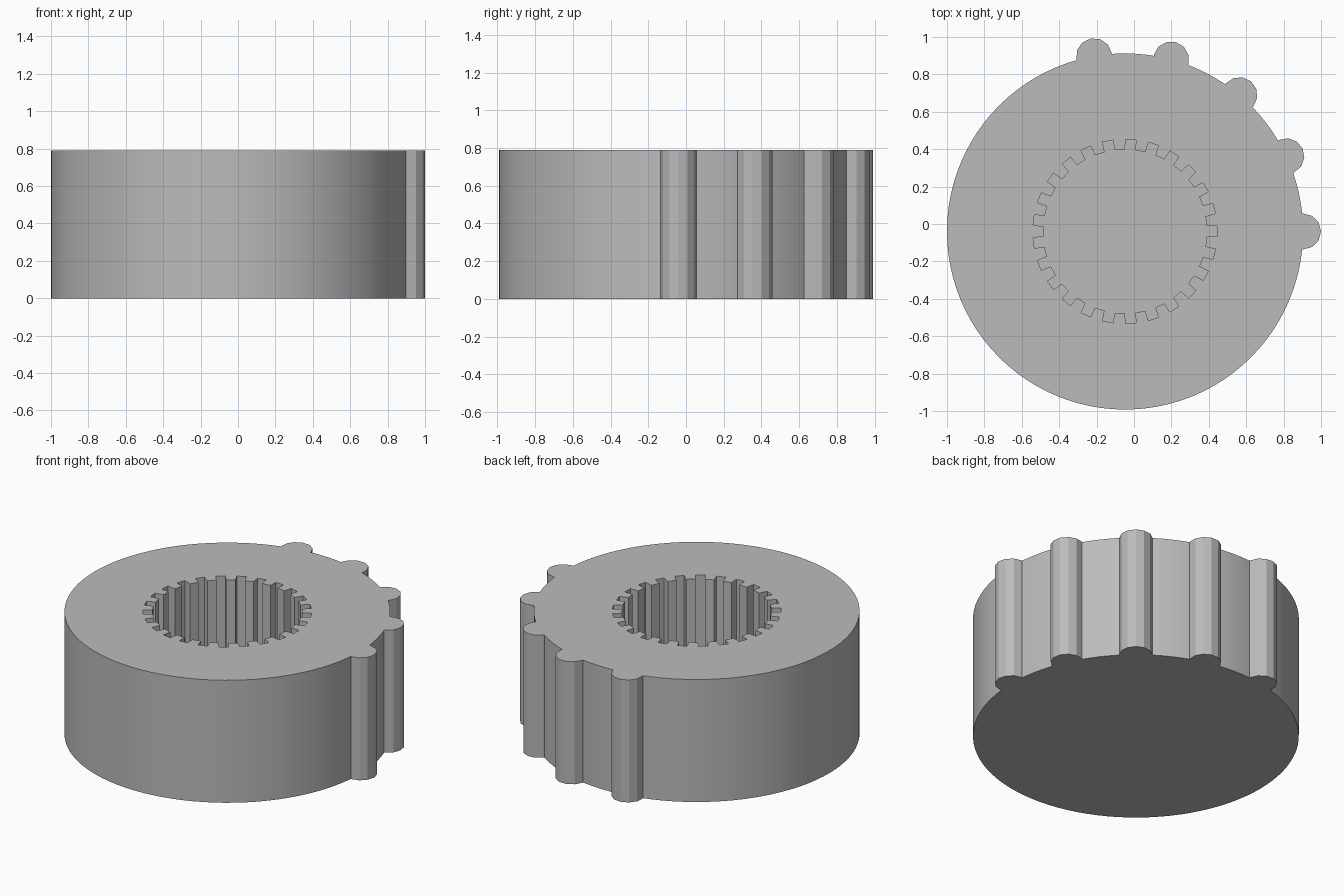
import bpy, bmesh
from math import cos, sin, radians, pi

if "Cube" in bpy.data.objects:
    bpy.data.objects.remove(bpy.data.objects["Cube"])

CX, CY = -0.048, -0.04      # axis of the knob
R, H = 0.952, 0.79          # body radius and height
BUMP_R = 0.096              # grip rib radius
FLOOR = 0.2                 # bottom of the splined socket
SLOTS, R_IN, R_OUT, SLOT_W = 25, 0.437, 0.492, 0.056


def prism(name, points, z0, z1):
    """Extrude a closed counter-clockwise outline from z0 to z1."""
    bm = bmesh.new()
    low = [bm.verts.new((x, y, z0)) for x, y in points]
    high = [bm.verts.new((x, y, z1)) for x, y in points]
    bm.faces.new(low[::-1])
    bm.faces.new(high)
    n = len(points)
    for i in range(n):
        j = (i + 1) % n
        bm.faces.new((low[i], low[j], high[j], high[i]))
    mesh = bpy.data.meshes.new(name)
    bm.to_mesh(mesh)
    bm.free()
    obj = bpy.data.objects.new(name, mesh)
    bpy.context.collection.objects.link(obj)
    return obj


def circle(cx, cy, r, n, start=0.0):
    return [(cx + r * cos(start + 2 * pi * i / n),
             cy + r * sin(start + 2 * pi * i / n)) for i in range(n)]


def boolean(target, tool, operation):
    mod = target.modifiers.new("cut", 'BOOLEAN')
    mod.object, mod.operation, mod.solver = tool, operation, 'EXACT'
    bpy.context.view_layer.objects.active = target
    bpy.ops.object.modifier_apply(modifier=mod.name)
    bpy.data.objects.remove(tool, do_unlink=True)


# Round body
knob = prism("knob_body", circle(CX, CY, R, 96), 0, H)

# Five grip ribs, 25 degrees apart on the rim
for k in range(5):
    a = radians(25 * k)
    rib = prism("grip_rib", circle(CX + R * cos(a), CY + R * sin(a), BUMP_R, 12, a), 0, H)
    boolean(knob, rib, 'UNION')

# Splined blind socket with parallel-sided slots
outline = []
for k in range(SLOTS):
    a = 2 * pi * k / SLOTS
    w = SLOT_W / 2
    for u, v in ((R_IN, -w), (R_OUT, -w), (R_OUT, w), (R_IN, w)):
        outline.append((CX + u * cos(a) - v * sin(a), CY + u * sin(a) + v * cos(a)))
boolean(knob, prism("socket_cutter", outline, FLOOR, H + 0.1), 'DIFFERENCE')

# Plain grey finish
grey = bpy.data.materials.new("grey")
grey.diffuse_color = (0.5, 0.5, 0.5, 1)
grey.use_nodes = True
grey.node_tree.nodes["Principled BSDF"].inputs["Base Color"].default_value = grey.diffuse_color
knob.data.materials.clear()
knob.data.materials.append(grey)
for p in knob.data.polygons:
    p.material_index = 0

bpy.ops.object.select_all(action='DESELECT')
knob.select_set(True)
bpy.context.view_layer.objects.active = knob
bpy.ops.object.shade_smooth_by_angle(angle=radians(25))
